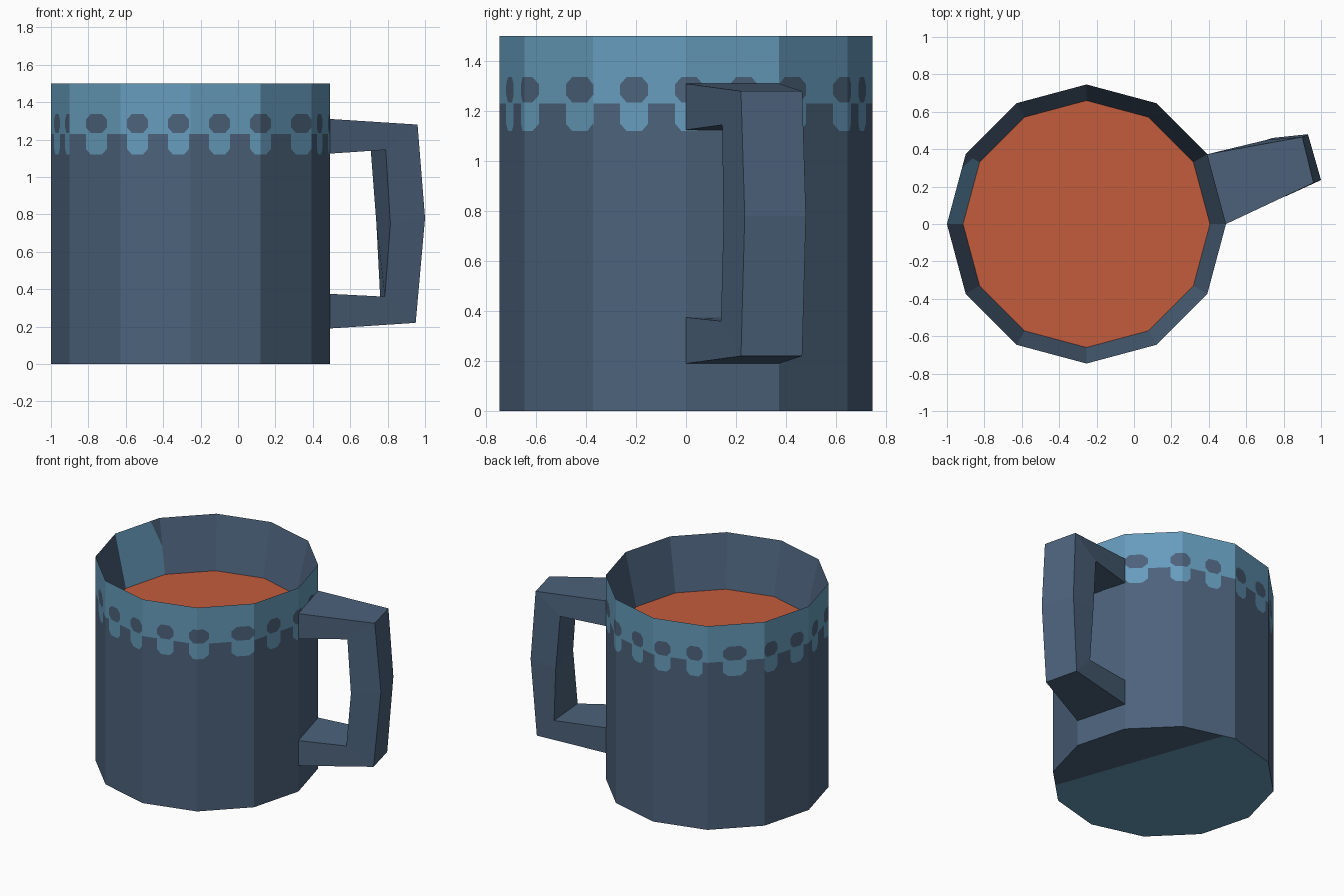
import bpy, bmesh, math
from mathutils import Vector

if "Cube" in bpy.data.objects:
    bpy.data.objects.remove(bpy.data.objects["Cube"])

CX, R, H = -0.254, 0.746, 1.5          # mug axis, radius, height
R_IN, Z_LIQ = 0.66, 1.12               # drink surface
PITCH, HALF, CORE = 0.2194, 0.056, 0.03  # pattern spacing and half widths
SLATE, TEAL = 0, 1


def material(name, rgb):
    m = bpy.data.materials.new(name)
    lin = [((c / 255 + 0.055) / 1.055) ** 2.4 for c in rgb]
    m.diffuse_color = (*lin, 1)
    m.use_nodes = True
    m.node_tree.nodes["Principled BSDF"].inputs["Base Color"].default_value = m.diffuse_color
    return m


slate = material("slate_blue", (76, 98, 123))
teal = material("light_teal_blue", (102, 156, 188))
orange = material("orange_drink", (196, 92, 60))


def finish(name, bm, mats):
    me = bpy.data.meshes.new(name)
    bm.to_mesh(me)
    bm.free()
    for m in mats:
        me.materials.append(m)
    ob = bpy.data.objects.new(name, me)
    bpy.context.collection.objects.link(ob)
    return ob


def face(bm, pts, mat=0):
    f = bm.faces.new([bm.verts.new(p) for p in pts])
    f.material_index = mat
    return f


def ring(i, r, z):
    a = math.radians(30 * i)
    return Vector((CX + r * math.cos(a), r * math.sin(a), z))


# outer wall: glaze band on top, a row of rounded holes and drops below it
ROWS = [(0, 1.12, ""), (1.12, 1.15, "drop_low"), (1.15, 1.23, "drop"),
        (1.23, 1.235, "band"), (1.235, 1.265, "hole_low"), (1.265, 1.307, "hole"),
        (1.307, 1.337, "hole_high"), (1.337, H, "band")]

bm = bmesh.new()
for i in range(12):
    p, q = ring(i, R, 0), ring(i + 1, R, 0)
    n = p + q - Vector((2 * CX, 0, 0))
    # the pattern is projected along y on front and back, along x on the sides
    axis = 0 if abs(n.y) >= abs(n.x) - 1e-4 else 1
    origin = 0.1205 if axis == 0 else (0.012 if n.x > 0 else -0.12)
    c0, c1 = p[axis], q[axis]
    cuts = {0.0, 1.0}
    for k in range(-8, 9):
        for d in (-HALF, -CORE, CORE, HALF):
            t = (origin + k * PITCH + d - c0) / (c1 - c0)
            if 0.001 < t < 0.999:
                cuts.add(t)
    cuts = sorted(cuts)
    for ta, tb in zip(cuts, cuts[1:]):
        a, b = p.lerp(q, ta), p.lerp(q, tb)
        offset = lambda v: (v - origin + PITCH / 2) % PITCH - PITCH / 2
        mid = offset((a[axis] + b[axis]) / 2)
        inside, edge = abs(mid) < HALF, CORE < abs(mid) < HALF
        left_outer = (mid > 0) != (c1 > c0)
        for lo, hi, kind in ROWS:
            v = [Vector((s.x, s.y, z)) for s, z in ((a, lo), (b, lo), (b, hi), (a, hi))]
            back = TEAL if kind == "band" or "hole" in kind else SLATE
            fill = back if kind in ("", "band") or not inside else 1 - back
            if edge and ("low" in kind or "high" in kind):
                if "low" in kind:
                    k = 0 if left_outer else 1
                else:
                    k = 3 if left_outer else 2
                v = v[k:] + v[:k]
                face(bm, [v[3], v[0], v[1]], back)
                face(bm, v[1:], fill)
            else:
                face(bm, v, fill)
finish("mug_wall", bm, [slate, teal])

# tapering inner wall, with one glazed panel on the left
bm = bmesh.new()
for i in range(12):
    a, b = ring(i, R, H), ring(i + 1, R, H)
    c, d = ring(i + 1, R_IN, Z_LIQ), ring(i, R_IN, Z_LIQ)
    if i == 5:
        e, g = a.lerp(b, 0.2), a.lerp(d, 0.5)
        face(bm, [e, a, g], SLATE)
        face(bm, [b, e, g, d, c], TEAL)
    else:
        face(bm, [b, a, d, c], SLATE)
finish("inner_wall", bm, [slate, teal])

# drink
bm = bmesh.new()
face(bm, [ring(i, R_IN, Z_LIQ) for i in range(12)])
finish("drink", bm, [orange])

# underside, two colours split by a slanted line
bm = bmesh.new()
face(bm, [ring(-i, R, 0) for i in range(12)])
nrm = Vector((0.942, 0.337, 0))
cut = Vector((CX, 0, 0)) + nrm * 0.319
bmesh.ops.bisect_plane(bm, geom=bm.verts[:] + bm.edges[:] + bm.faces[:],
                       plane_co=cut, plane_no=nrm)
for f in bm.faces:
    f.material_index = SLATE if (f.calc_center_median() - cut).dot(nrm) > 0 else TEAL
finish("mug_base", bm, [slate, teal])

# handle: square sections swept from the upper joint to the lower one
# each section: outer near, outer far, inner far, inner near
SECTIONS = [
    [(.492, 0, 1.31), (.392, .373, 1.31), (.392, .373, 1.125), (.492, 0, 1.125)],
    [(.96, .22, 1.28), (.90, .465, 1.28), (.71, .45, 1.14), (.79, .145, 1.145)],
    [(1.0, .235, .78), (.93, .48, .78), (.74, .46, .75), (.815, .15, .75)],
    [(.95, .22, .22), (.89, .465, .22), (.76, .45, .36), (.785, .14, .36)],
    [(.492, 0, .19), (.392, .373, .19), (.392, .373, .375), (.492, 0, .375)],
]
bm = bmesh.new()
loops = [[bm.verts.new(p) for p in s] for s in SECTIONS]
for s, t in zip(loops, loops[1:]):
    for k in range(4):
        j = (k + 1) % 4
        bm.faces.new([s[k], t[k], t[j], s[j]])
bm.faces.new(loops[0])
bm.faces.new(loops[-1][::-1])
bmesh.ops.recalc_face_normals(bm, faces=bm.faces[:])
finish("handle", bm, [slate])
